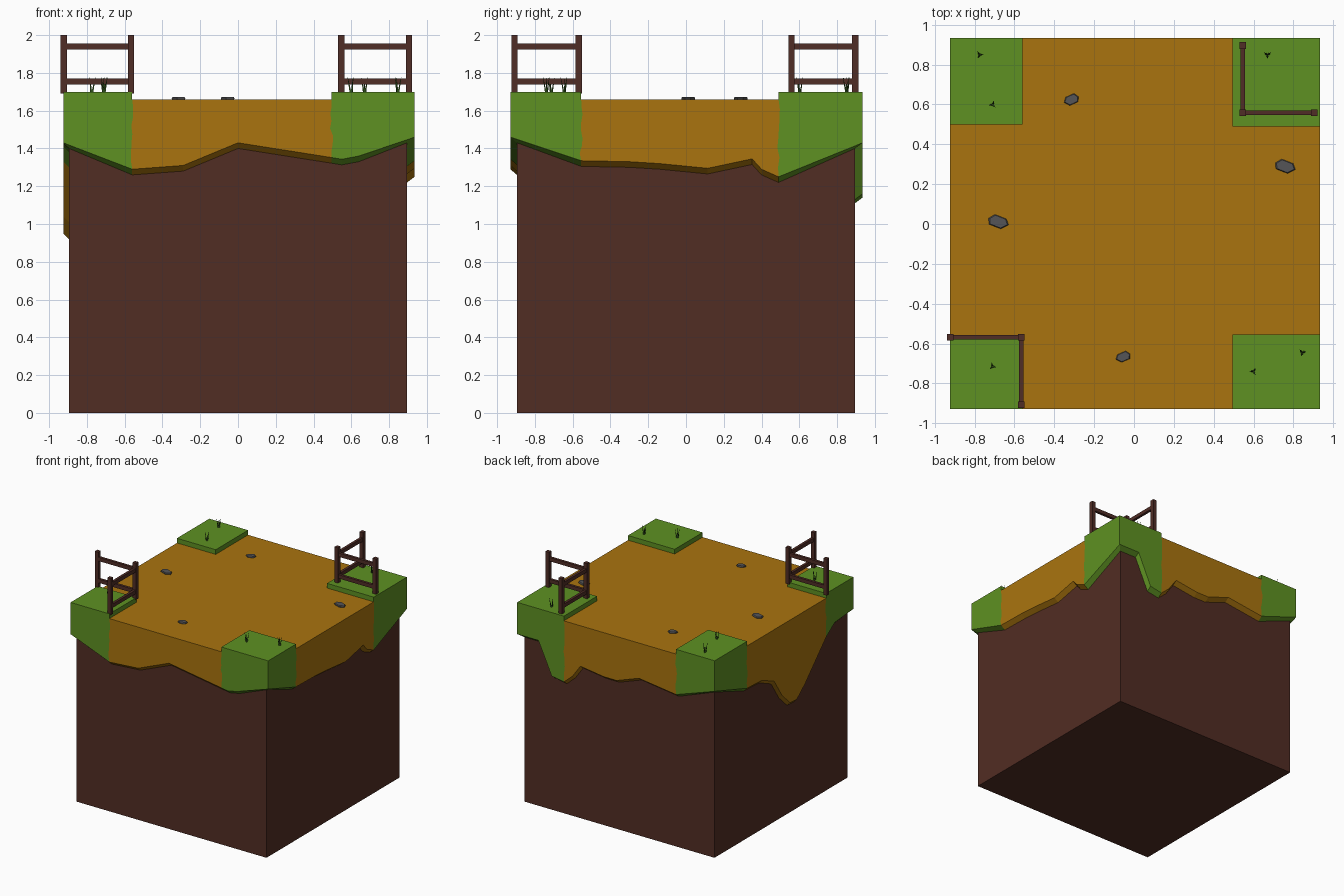
import bpy, bmesh, math, random
from mathutils import Vector

if "Cube" in bpy.data.objects:
    bpy.data.objects.remove(bpy.data.objects["Cube"])

random.seed(4)


def material(name, rgb):
    m = bpy.data.materials.new(name)
    m.diffuse_color = (*rgb, 1)
    m.use_nodes = True
    m.node_tree.nodes["Principled BSDF"].inputs["Base Color"].default_value = m.diffuse_color
    return m


SOIL = material("dark soil", (0.083, 0.026, 0.017))
DIRT = material("ochre dirt", (0.40, 0.175, 0.0045))
GRASS = material("grass green", (0.112, 0.283, 0.016))
BLADE = material("dark blade green", (0.030, 0.085, 0.012))
STONE = material("grey stone", (0.090, 0.090, 0.095))
WOOD = material("fence wood", (0.080, 0.026, 0.019))


def finish(name, bm, *mats):
    me = bpy.data.meshes.new(name)
    bm.to_mesh(me)
    bm.free()
    for m in mats:
        me.materials.append(m)
    ob = bpy.data.objects.new(name, me)
    bpy.context.collection.objects.link(ob)
    return ob


def add_box(bm, lo, hi):
    geo = bmesh.ops.create_cube(bm, size=1)
    for v in geo["verts"]:
        v.co = [l + (c + 0.5) * (h - l) for c, l, h in zip(v.co, lo, hi)]


def quad(bm, pts, mat, out):
    """Face turned towards the given outward direction."""
    f = bm.faces.new([bm.verts.new(p) for p in pts])
    f.normal_update()
    if f.normal.dot(Vector(out)) < 0:
        f.normal_flip()
    f.material_index = mat


# Soil block
W = 0.895
bm = bmesh.new()
add_box(bm, (-W, -W, 0), (W, W, 1.62))
finish("soil_block", bm, SOIL)

# Overhanging ground layer: ragged lower edge on each side, grass at the corners
X0, X1, Y0, Y1 = -0.925, 0.935, -0.93, 0.935
DZ, GZ, LIP, ROWS = 1.66, 1.70, 0.03, 8
SIDES = [  # axis the side runs along, fixed coordinate, grass limits, (position, edge height)
    (0, Y0, -0.56, 0.495, [(X0, 1.43), (-0.56, 1.29), (-0.29, 1.31), (0, 1.43), (0.495, 1.352),
                           (0.55, 1.343), (0.64, 1.36), (X1, 1.46)]),
    (0, Y1, -0.56, 0.495, [(X0, 1.44), (-0.56, 1.315), (-0.21, 1.36), (0, 1.285), (0.12, 1.285),
                           (0.34, 1.315), (0.415, 1.21), (0.495, 1.14), (0.61, 1.16),
                           (0.735, 1.43), (X1, 1.43)]),
    (1, X0, -0.565, 0.50, [(Y0, 1.43), (-0.68, 1.41), (-0.565, 1.33), (-0.28, 1.04), (-0.17, 0.95),
                           (-0.08, 0.955), (0.03, 1.06), (0.135, 1.22), (0.295, 1.29),
                           (0.50, 1.30), (Y1, 1.44)]),
    (1, X1, -0.555, 0.49, [(Y0, 1.46), (-0.555, 1.335), (-0.3, 1.33), (-0.14, 1.32), (0.115, 1.295),
                           (0.35, 1.345), (0.40, 1.29), (0.49, 1.25), (Y1, 1.43)]),
]
bm = bmesh.new()
for axis, fixed, g0, g1, prof in SIDES:
    sign = 1 if fixed > 0 else -1
    out = (0, sign, 0) if axis == 0 else (sign, 0, 0)

    def place(t, z, f=fixed):
        return (t, f, z) if axis == 0 else (f, t, z)

    columns = []
    for t, z in prof:
        wavy = 0.009 if t in (g0, g1) else 0
        columns.append([place(t + (random.uniform(-wavy, wavy) if 0 < r < ROWS else 0),
                              DZ + (z - DZ) * r / ROWS) for r in range(ROWS + 1)])
    for (ta, za), (tb, zb), ca, cb in zip(prof, prof[1:], columns, columns[1:]):
        mat = 1 if tb <= g0 or ta >= g1 else 0
        for r in range(ROWS):
            quad(bm, (ca[r], cb[r], cb[r + 1], ca[r + 1]), mat, out)
        if mat:
            quad(bm, (place(ta, GZ), place(tb, GZ), cb[0], ca[0]), 1, out)
        # sloping underside back to the soil wall
        ia, ib = (max(-W, min(W, t)) for t in (ta, tb))
        quad(bm, (ca[-1], cb[-1], place(ib, zb - LIP, sign * W), place(ia, za - LIP, sign * W)),
             mat, (out[0], out[1], -1))
quad(bm, ((X0, Y0, DZ), (X1, Y0, DZ), (X1, Y1, DZ), (X0, Y1, DZ)), 0, (0, 0, 1))

# Raised grass corners: top and the two inner steps
for cx, cy, ix, iy in ((X0, Y0, -0.56, -0.565), (X1, Y0, 0.495, -0.555),
                       (X0, Y1, -0.56, 0.50), (X1, Y1, 0.495, 0.49)):
    quad(bm, ((cx, cy, GZ), (ix, cy, GZ), (ix, iy, GZ), (cx, iy, GZ)), 1, (0, 0, 1))
    quad(bm, ((ix, cy, DZ), (ix, iy, DZ), (ix, iy, GZ), (ix, cy, GZ)), 1, (-cx, 0, 0))
    quad(bm, ((cx, iy, DZ), (ix, iy, DZ), (ix, iy, GZ), (cx, iy, GZ)), 1, (0, -cy, 0))
bmesh.ops.remove_doubles(bm, verts=bm.verts, dist=0.0005)
finish("ground_layer", bm, DIRT, GRASS)


# Corner fences: three posts, two rails on each run
def fence(name, posts):
    bm = bmesh.new()
    h, w = 0.0165, 0.011
    for x, y in posts:
        add_box(bm, (x - h, y - h, GZ - 0.01), (x + h, y + h, 2.0))
    for (xa, ya), (xb, yb) in zip(posts, posts[1:]):
        for z in (1.754, 1.939):
            add_box(bm, (min(xa, xb) - w, min(ya, yb) - w, z - 0.016),
                    (max(xa, xb) + w, max(ya, yb) + w, z + 0.016))
    finish(name, bm, WOOD)


fence("front_left_fence", [(-0.923, -0.568), (-0.567, -0.568), (-0.567, -0.908)])
fence("back_right_fence", [(0.546, 0.896), (0.546, 0.558), (0.905, 0.558)])

# Grass tufts: three splayed blades each
TUFTS = [(-0.775, 0.85), (-0.71, 0.60), (0.67, 0.85), (-0.71, -0.715), (0.60, -0.74), (0.845, -0.645)]
for i, (x, y) in enumerate(TUFTS):
    bm = bmesh.new()
    for k in range(3):
        a = i * 1.3 + k * math.tau / 3
        d = Vector((math.cos(a), math.sin(a), 0))
        geo = bmesh.ops.create_cone(bm, segments=3, radius1=0.006, radius2=0.001, depth=1, cap_ends=True)
        for v in geo["verts"]:
            f = v.co.z + 0.5
            v.co = Vector((x + v.co.x, y + v.co.y, GZ - 0.005 + 0.08 * f)) + d * (0.004 + 0.015 * f)
    finish(f"grass_tuft_{i + 1}", bm, BLADE)

# Flat stones: low six-sided slabs
OUTLINE = [(-0.95, 0.45), (-0.35, 0.95), (0.75, 0.35), (0.95, -0.45), (0.2, -0.95), (-0.9, -0.35)]
STONES = [(-0.68, 0.012, 0.053, 0.038, 1), (0.76, 0.29, 0.053, 0.038, 1),
          (-0.315, 0.625, 0.038, 0.032, -1), (-0.055, -0.666, 0.038, 0.03, -1)]
for i, (x, y, sx, sy, flip) in enumerate(STONES):
    bm = bmesh.new()
    rings = [[bm.verts.new((x + flip * px * sx * s, y + py * sy * s, z)) for px, py in OUTLINE]
             for s, z in ((0.9, DZ - 0.01), (1, DZ + 0.006), (0.88, DZ + 0.013))]
    for lo, hi in zip(rings, rings[1:]):
        for k in range(6):
            bm.faces.new((lo[k], lo[k - 1], hi[k - 1], hi[k]))
    bm.faces.new(rings[0])
    bm.faces.new(rings[-1])
    bmesh.ops.recalc_face_normals(bm, faces=bm.faces)
    finish(f"stone_{i + 1}", bm, STONE)
